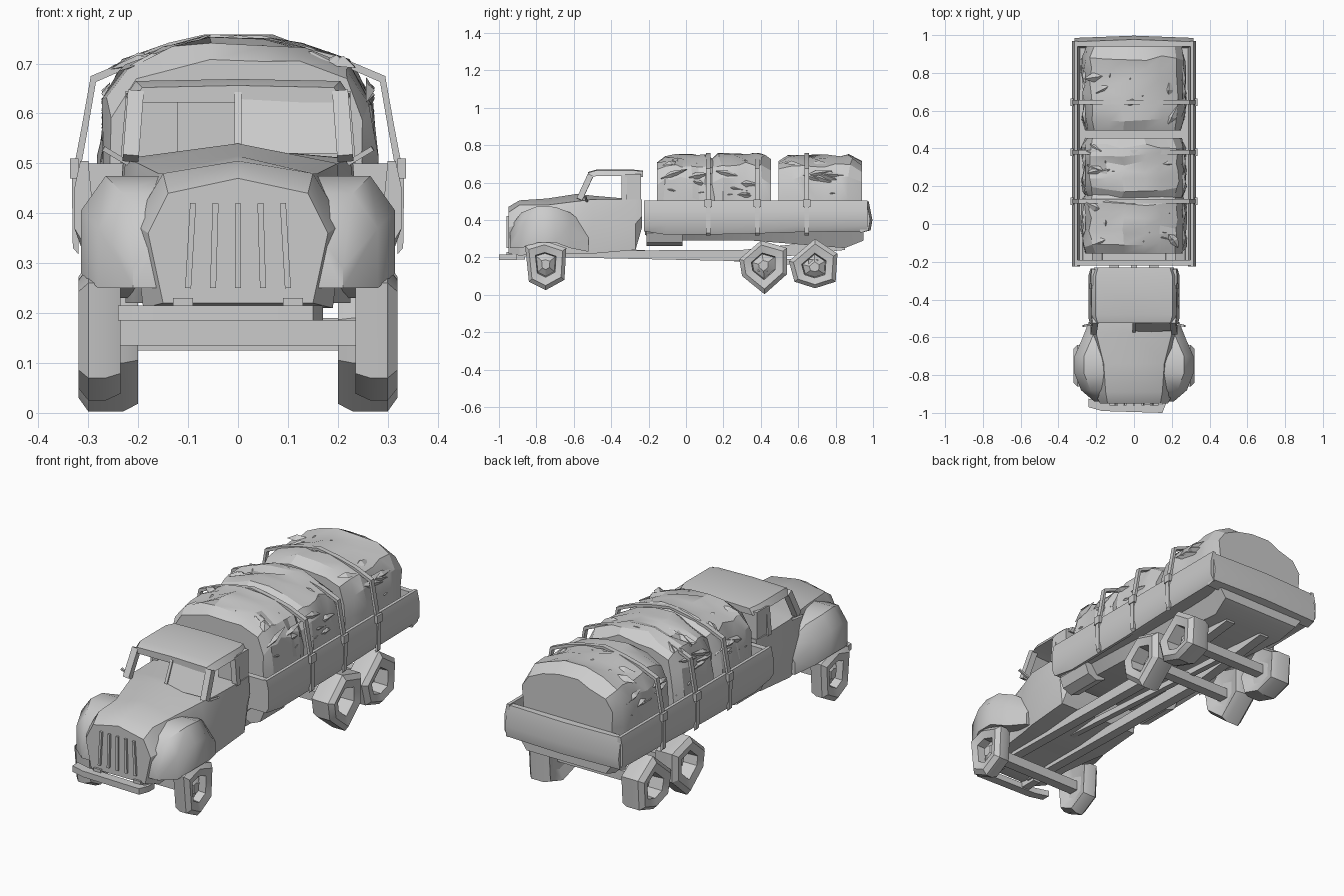
import bpy, bmesh, math, random
from mathutils import Vector

if "Cube" in bpy.data.objects:
    bpy.data.objects.remove(bpy.data.objects["Cube"])

random.seed(4)


def finish(name, bm, angle=30):
    bmesh.ops.recalc_face_normals(bm, faces=bm.faces)
    me = bpy.data.meshes.new(name)
    bm.to_mesh(me)
    bm.free()
    ob = bpy.data.objects.new(name, me)
    bpy.context.collection.objects.link(ob)
    bpy.ops.object.select_all(action='DESELECT')
    ob.select_set(True)
    bpy.context.view_layer.objects.active = ob
    bpy.ops.object.shade_smooth_by_angle(angle=math.radians(angle))
    return ob


def mirror_x(ob):
    ob.modifiers.new("mirror", 'MIRROR').use_axis[0] = True
    return ob


def loft(name, rings, closed=False, angle=30):
    """Skin equal-length rings of points; cap the ends unless closed."""
    bm = bmesh.new()
    vs = [[bm.verts.new(p) for p in r] for r in rings]
    n, m = len(vs[0]), len(vs)
    for i in range(m if closed else m - 1):
        a, b = vs[i], vs[(i + 1) % m]
        for j in range(n):
            bm.faces.new((a[j], a[(j + 1) % n], b[(j + 1) % n], b[j]))
    if not closed:
        bm.faces.new(vs[0])
        bm.faces.new(vs[-1])
    return finish(name, bm, angle)


def box(name, x0, x1, y0, y1, z0, z1):
    return loft(name, [[(x0, y, z0), (x1, y, z0), (x1, y, z1), (x0, y, z1)]
                       for y in (y0, y1)])


def beam(name, a, b, w):
    """Square bar between two points."""
    a, b = Vector(a), Vector(b)
    d = (b - a).normalized()
    u = d.cross(Vector((0, 1, 0) if abs(d.y) < .8 else (1, 0, 0))).normalized() * w
    v = d.cross(u).normalized() * w
    return loft(name, [[p + u + v, p - u + v, p - u - v, p + u - v] for p in (a, b)])


# Hood and lower cab: y, half widths (bottom, middle, top), heights, crown
body = [(-.95, .15, .18, .14, .22, .36, .44, .47),
        (-.89, .19, .21, .15, .21, .38, .48, .505),
        (-.74, .19, .20, .16, .22, .40, .48, .515),
        (-.58, .21, .22, .20, .22, .40, .50, .54),
        (-.50, .225, .24, .225, .22, .38, .51, .53),
        (-.27, .225, .24, .23, .24, .38, .51, .51),
        (-.235, .20, .23, .225, .36, .42, .51, .51)]
loft("hood_and_cab", [[(-b, y, zb), (b, y, zb), (m, y, zm), (t, y, zt), (0, y, zc),
                       (-t, y, zt), (-m, y, zm)]
                      for y, b, m, t, zb, zm, zt, zc in body])

# Flared front fenders
fender = [(-.94, .21, .25, .36), (-.88, .28, .25, .44), (-.79, .315, .28, .475),
          (-.70, .315, .28, .47), (-.62, .28, .25, .44), (-.52, .24, .23, .36)]
mirror_x(loft("front_fender", [[(.15, y, zb), (x, y, zb), (x, y, zt - .07),
                                (x - .05, y, zt), (.15, y, zt)]
                               for y, x, zb, zt in fender], angle=40))

# Grille bars
for i in range(5):
    x = (i - 2) * .05
    beam("grille_bar", (x, -.955, .25), (x * .9, -.955, .42), .006)

# Roof and window frames
loft("cab_roof", [[(-w, y, z - .03), (w, y, z - .03), (w - .02, y, z), (0, y, z + .004),
                   (-w + .02, y, z)]
                  for y, w, z in [(-.525, .212, .652), (-.48, .225, .665), (-.28, .225, .665),
                                  (-.23, .21, .66)]])
for name, a, b, w in [("windshield_pillar", (.215, -.57, .51), (.205, -.51, .64), .016),
                      ("door_pillar", (.222, -.33, .50), (.21, -.33, .64), .014),
                      ("mirror_arm", (.22, -.53, .50), (.27, -.54, .53), .005)]:
    mirror_x(beam(name, a, b, w))
beam("windshield_divider", (0, -.57, .53), (0, -.52, .64), .007)
loft("windshield_half", [[(0, -.575, .52), (.21, -.565, .52), (.20, -.515, .64), (0, -.52, .64)],
                         [(0, -.568, .52), (.21, -.558, .52), (.20, -.508, .64), (0, -.513, .64)]])
mirror_x(box("cab_rear_corner", .12, .225, -.325, -.24, .50, .645))
box("cab_rear_wall", -.22, .22, -.255, -.24, .50, .645)

# Front bumper and its brackets
loft("front_bumper", [[(x, y - .02, .185), (x, y + .025, .185), (x, y + .025, .215),
                       (x, y - .02, .215)]
                      for x, y in [(-.24, -.95), (-.17, -.97), (.15, -.98), (.17, -.93)]])
mirror_x(box("bumper_bracket", .09, .13, -.96, -.86, .19, .23))

# Chassis rails, axles and drive shaft
mirror_x(loft("chassis_rail", [[(.08, y, a), (.13, y, a), (.13, y, b), (.08, y, b)]
                               for y, a, b in [(-.9, .205, .235), (.3, .18, .24),
                                               (.85, .24, .30)]]))
for y, z in [(-.75, .16), (.41, .15), (.68, .165)]:
    beam("axle", (-.25, y, z), (.25, y, z), .025)
beam("drive_shaft", (0, -.5, .24), (0, .66, .17), .015)
mirror_x(loft("fuel_tank", [[(.22 + .07 * math.cos(a), y, .33 + .07 * math.sin(a))
                             for a in [k * math.pi / 4 for k in range(8)]]
                            for y in (-.21, -.02)]))


# Coarse polygonal wheels with an open recessed hub
def wheel(name, pts, x_in, x_out):
    cy = sum(p[0] for p in pts) / len(pts)
    cz = sum(p[1] for p in pts) / len(pts)

    def ring(x, s):
        return [(x, cy + (p[0] - cy) * s, cz + (p[1] - cz) * s) for p in pts]
    mirror_x(loft(name + "_tyre", [ring(x_in, .9), ring(x_in + .03, 1), ring(x_out - .02, 1),
                                   ring(x_out, .82), ring(x_out - .01, .5),
                                   ring(x_in + .02, .45)], closed=True))
    mirror_x(loft(name + "_hub", [ring(x_in + .02, .46), ring(x_in + .035, .46),
                                  ring(x_in + .06, .2)]))


wheel("front_wheel", [(-.86, .26), (-.76, .29), (-.64, .25), (-.65, .08), (-.75, .025),
                      (-.84, .07)], .235, .32)
wheel("middle_wheel", [(.285, .19), (.40, .29), (.54, .25), (.54, .11), (.42, .003),
                       (.30, .10)], .20, .32)
wheel("rear_wheel", [(.55, .18), (.69, .30), (.81, .22), (.80, .07), (.69, .035),
                     (.58, .07)], .20, .32)

# Cargo bed: underbody, floor, curved side boards, head board, tailgate
loft("bed_underbody", [[(-w, y, z), (w, y, z), (w + .05, y, .36), (-w - .05, y, .36)]
                       for y, w, z in [(-.22, .20, .32), (-.12, .22, .29), (.35, .20, .29),
                                       (.85, .20, .25), (.95, .22, .29)]])
box("bed_floor", -.31, .31, -.21, .95, .34, .37)
mirror_x(loft("side_board", [[(.285, y, zb + .01), (.31, y, zb), (.328, y, .37), (.328, y, .45),
                              (.316, y, .505), (.30, y, .505)]
                             for y, zb in [(-.225, .34), (-.1, .32), (.3, .325), (.6, .335),
                                           (.97, .34)]], angle=50))
box("head_board", -.30, .30, -.22, -.19, .34, .50)
loft("tailgate", [[(x, .93, .33), (x, .975 + d, .345), (x, .985 + d, .40), (x, .965 + d, .50),
                   (x, .94, .50)] for x, d in [(-.315, 0), (0, .012), (.315, 0)]], angle=50)


# Tarp-covered cargo bundles with crumpled cloth
def fold(name, p, along, across, up):
    """Pinched cloth ridge: a triangular section tapering at both ends."""
    p, along, across, up = (Vector(v) for v in (p, along, across, up))
    loft(name, [[p + along * t + across * s, p + along * t + up * s, p + along * t - across * s]
                for t, s in [(-1, .1), (-.2, 1), (1, .1)]], angle=10)


def bundle(name, y0, y1, top):
    arch = [(-.272, .36), (-.272, .52), (-.262, .63), (-.228, top - .05), (-.14, top - .017),
            (-.06, top), (.06, top), (.14, top - .017), (.228, top - .05), (.262, .63),
            (.272, .52), (.272, .36)]
    n = 8
    rings = []
    for i in range(n):
        end = i in (0, n - 1)
        y = y0 + (y1 - y0) * i / (n - 1)
        s = .93 if end else 1
        rings.append([(x * s + random.uniform(-.012, .01),
                       y + (0 if end else random.uniform(-.015, .015)),
                       z - (.03 if end and z > .6 else 0) + random.uniform(-.018, .004))
                      for x, z in arch])
    loft(name + "_tarp", rings, angle=20)
    for k in range(16):
        x, y = random.uniform(-.22, .22), random.uniform(y0 + .05, y1 - .05)
        a = random.uniform(0, math.pi)
        c, s = math.cos(a), math.sin(a)
        fold(name + "_fold", (x, y, top - .025 - abs(x) * .14), (c * .06, s * .05, -c * x * .05),
             (-s * .025, c * .025, 0), (0, 0, .02))
    for side in (-1, 1):
        for k in range(6):
            fold(name + "_side_fold", (side * .256, random.uniform(y0 + .08, y1 - .08),
                                       random.uniform(.52, .65)),
                 (0, .07, random.uniform(-.025, .025)), (0, 0, .02), (side * .018, 0, .005))


bundle("front_cargo", -.155, .155, .75)
bundle("middle_cargo", .14, .455, .755)
bundle("rear_cargo", .495, .94, .75)

# Straps arching over the cargo and down the side boards
path = [(.331, .33), (.333, .47), (.312, .58), (.295, .675), (.20, .715), (.10, .74), (0, .757)]
path += [(-x, z) for x, z in path[-2::-1]]
for y in (.12, .38, .645):
    loft("cargo_strap", [[(x, y - .012, z), (x, y + .012, z),
                          (x * .965, y + .012, z - .012), (x * .965, y - .012, z - .012)]
                         for x, z in path])
    mirror_x(box("strap_buckle", .32, .337, y - .02, y + .02, .47, .51))
